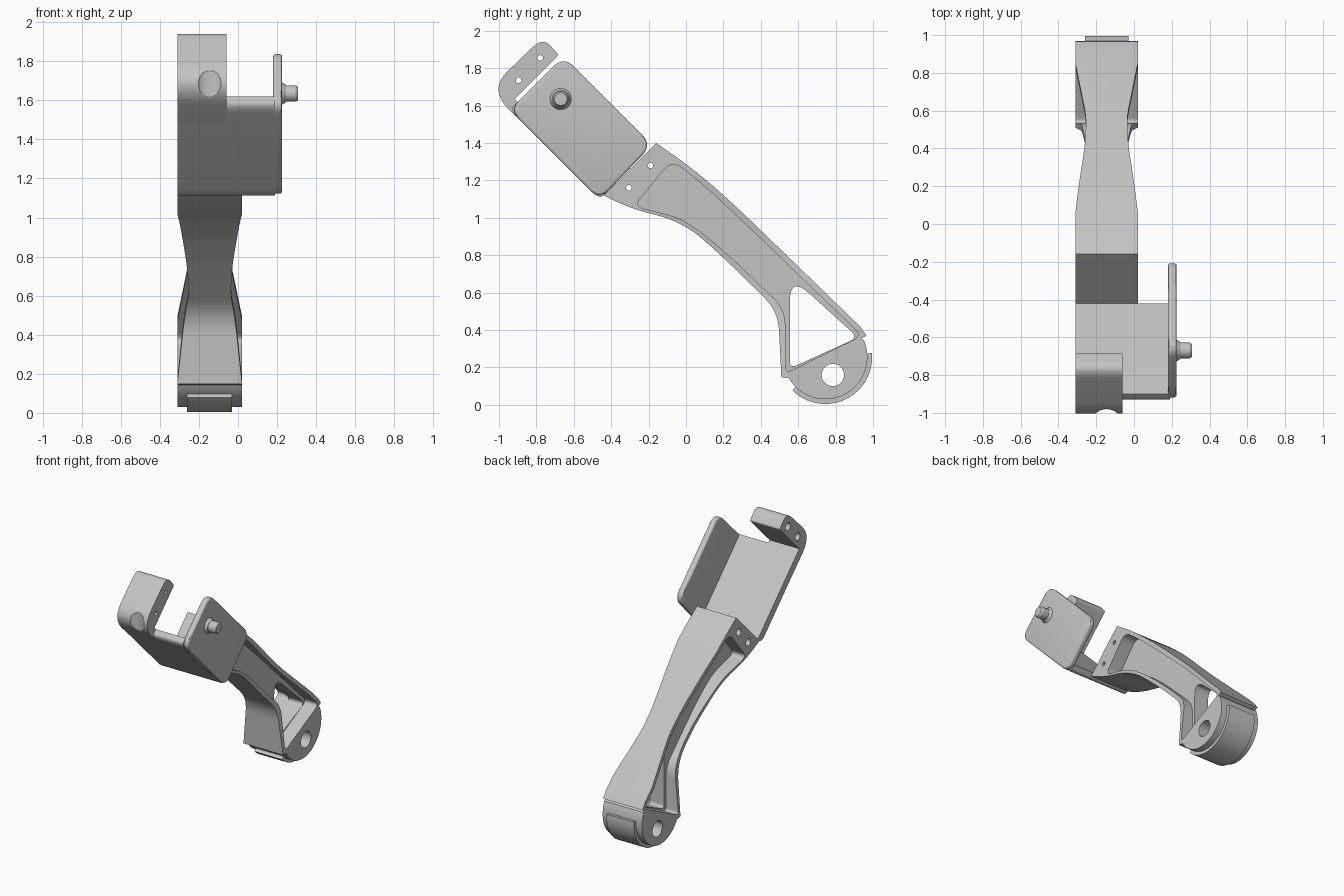
import bpy
import math
from mathutils import Vector

cube = bpy.data.objects.get("Cube")
if cube:
    bpy.data.objects.remove(cube)

grey = bpy.data.materials.new("light_grey")
grey.use_nodes = True
COLOR = (0.55, 0.55, 0.55, 1)
grey.diffuse_color = COLOR
grey.node_tree.nodes["Principled BSDF"].inputs["Base Color"].default_value = COLOR

CX = -0.145    # centre plane of the leg
HALF = 0.165   # half width of the leg
LEFT = CX - HALF
S = math.sqrt(0.5)


def rounded(points, steps=8):
    """Round each corner (y, z, cut) of an outline with a short curve."""
    out = []
    count = len(points)
    for i, p in enumerate(points):
        c = Vector(p[:2])
        cut = p[2] if len(p) > 2 else 0
        if not cut:
            out.append(c)
            continue
        a = Vector(points[i - 1][:2]) - c
        b = Vector(points[(i + 1) % count][:2]) - c
        a = c + a.normalized() * min(cut, a.length * 0.49)
        b = c + b.normalized() * min(cut, b.length * 0.49)
        for k in range(steps + 1):
            t = k / steps
            out.append(a * (1 - t) ** 2 + c * 2 * t * (1 - t) + b * t * t)
    return out


def arc(cy, cz, r, start, end, steps=40):
    angles = [math.radians(start + (end - start) * k / steps) for k in range(steps + 1)]
    return [(cy + r * math.cos(a), cz + r * math.sin(a)) for a in angles]


def solid(name, lower, upper):
    """Closed prism between two matching loops."""
    n = len(lower)
    faces = [list(range(n))[::-1], list(range(n, 2 * n))]
    faces += [[i, (i + 1) % n, n + (i + 1) % n, n + i] for i in range(n)]
    mesh = bpy.data.meshes.new(name)
    mesh.from_pydata(lower + upper, [], faces)
    mesh.materials.append(grey)
    obj = bpy.data.objects.new(name, mesh)
    bpy.context.collection.objects.link(obj)
    activate(obj)
    bpy.ops.object.mode_set(mode='EDIT')
    bpy.ops.mesh.select_all(action='SELECT')
    bpy.ops.mesh.normals_make_consistent(inside=False)
    bpy.ops.object.mode_set(mode='OBJECT')
    return obj


def activate(obj):
    bpy.ops.object.select_all(action='DESELECT')
    obj.select_set(True)
    bpy.context.view_layer.objects.active = obj


def prism(name, outline, x0, x1):
    return solid(name, [(x0, p[0], p[1]) for p in outline],
                 [(x1, p[0], p[1]) for p in outline])


def rod(name, y, z, r, x0, x1, r_end=None):
    a, b = arc(y, z, r, 0, 360, 32)[:-1], arc(y, z, r_end or r, 0, 360, 32)[:-1]
    return solid(name, [(x0, *p) for p in a], [(x1, *p) for p in b])


def cut(obj, cutter):
    cutter.hide_render = True
    mod = obj.modifiers.new("cut", 'BOOLEAN')
    mod.operation = 'DIFFERENCE'
    mod.solver = 'EXACT'
    mod.object = cutter
    activate(obj)
    bpy.ops.object.modifier_apply(modifier=mod.name)
    bpy.data.objects.remove(cutter)


def smooth(obj):
    activate(obj)
    bpy.ops.object.shade_smooth_by_angle(angle=math.radians(30))


def screw_holes(obj, places):
    for y, z in places:
        cut(obj, rod("hole_cutter", y, z, 0.015, -0.5, 0.2))
        cut(obj, rod("counterbore_cutter", y, z, 0.028, -0.5, LEFT + 0.045))


# Leg: side outline with the round foot
foot = (0.745, 0.255)
outline = [(-0.16, 1.40), (0.0, 1.29, 0.2), (0.2, 1.125, 0.2), (0.45, 0.885, 0.2),
           (0.93, 0.42), (0.965, 0.37), (0.935, 0.355)]
outline += arc(*foot, 0.225, 24, -150)
outline += [(0.51, 0.148), (0.492, 0.5, 0.1), (0.2, 0.79, 0.25), (-0.02, 0.98, 0.2),
            (-0.3, 1.05, 0.12), (-0.5, 1.15), (-0.43, 1.13)]
leg = prism("leg", rounded(outline), LEFT, CX + HALF)

# Waist: taper both sides along the leg
waist = [(-0.86, 0.168), (-0.65, 0.148, 0.2), (-0.375, 0.117, 0.1), (-0.25, 0.11, 0.1),
         (-0.13, 0.11, 0.05), (0.27, 0.168), (0.27, 0.3), (-0.86, 0.3)]
for side in (-1, 1):
    ends = [[(CX + side * h, (t + n) * S, (n - t) * S) for t, h in rounded(waist)]
            for n in (0.2, 1.3)]
    cut(leg, solid("waist_cutter", *ends))

# Side pockets, leaving a thin web
pocket = rounded([(-0.28, 1.06, 0.06), (-0.075, 1.31, 0.07), (0.1, 1.17, 0.1),
                  (0.42, 0.87, 0.2), (0.94, 0.37, 0.05), (0.535, 0.17, 0.03),
                  (0.53, 0.51, 0.08), (0.2, 0.83, 0.2), (0.0, 0.985, 0.15),
                  (-0.12, 1.025, 0.1)])
for side in (-1, 1):
    cut(leg, prism("pocket_cutter", pocket, CX + side * 0.06, CX + side * 0.4))

# Triangular window, pivot hole and screw holes
window = rounded([(0.555, 0.195, 0.04), (0.555, 0.69, 0.14), (0.92, 0.36, 0.05)])
cut(leg, prism("window_cutter", window, -0.5, 0.2))
cut(leg, rod("pivot_cutter", 0.785, 0.16, 0.06, -0.5, 0.2))
screw_holes(leg, [(-0.19, 1.28), (-0.305, 1.16)])
smooth(leg)

# Raised pad around the foot
pad = arc(*foot, 0.25, -135, 5) + arc(*foot, 0.215, 5, -135)
smooth(prism("foot_pad", pad, CX - 0.115, CX + 0.115))

# Bracket floor
floor = rounded([(-0.42, 1.14), (-0.4625, 1.0975, 0.065), (-0.9425, 1.5775, 0.065),
                 (-0.9, 1.62)])
bracket_floor = prism("bracket_floor", floor, LEFT, 0.19)
cut(bracket_floor, rod("cable_hole_cutter", -0.462, 1.13, 0.004, CX - 0.01, CX + 0.01))
smooth(bracket_floor)

# Bracket head with a shallow cable groove
head = prism("bracket_head", rounded([
    (-0.68, 1.87, 0.015), (-0.765, 1.965, 0.075), (-1.005, 1.735, 0.08),
    (-1.0, 1.63, 0.08), (-0.85, 1.485), (-0.82, 1.54), (-0.915, 1.635)]), LEFT, -0.06)
ring = [(CX + p[0], p[1]) for p in arc(0, -1.065, 0.085, 0, 360, 32)[:-1]]
cut(head, solid("groove_cutter", [(*p, 1.4) for p in ring], [(*p, 1.8) for p in ring]))
screw_holes(head, [(-0.78, 1.855), (-0.895, 1.735)])
smooth(head)

# Outer side plate with softened rim
plate = prism("side_plate", rounded([
    (-0.655, 1.865, 0.08), (-0.18, 1.39, 0.08), (-0.4625, 1.0975, 0.07),
    (-0.9425, 1.5775, 0.07)]), 0.18, 0.225)
bevel = plate.modifiers.new("rim", 'BEVEL')
bevel.width = 0.012
bevel.segments = 3
bevel.limit_method = 'ANGLE'
bevel.angle_limit = math.radians(60)
activate(plate)
bpy.ops.object.modifier_apply(modifier=bevel.name)
smooth(plate)

# Pivot pin and its collar
smooth(rod("pin_collar", -0.67, 1.635, 0.06, 0.22, 0.245, 0.045))
pin = rod("pivot_pin", -0.67, 1.635, 0.042, 0.22, 0.295)
smooth(pin)
smooth(rod("pin_tip", -0.67, 1.635, 0.042, 0.295, 0.307, 0.034))
